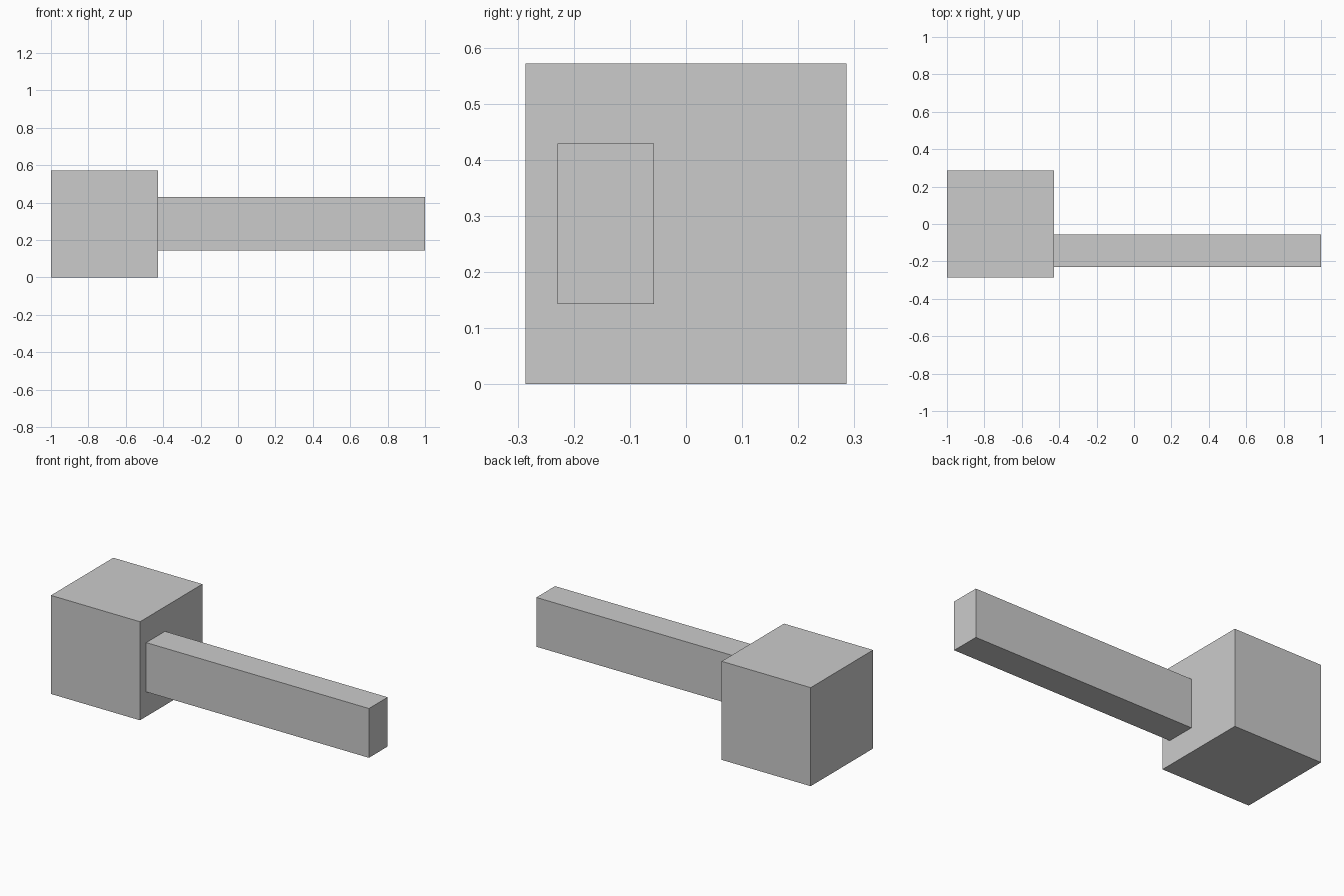
import bpy

if "Cube" in bpy.data.objects:
    bpy.data.objects.remove(bpy.data.objects["Cube"])

U = 2 / 3.5  # edge length of the cube head


def box(name, lo, hi):
    """Axis-aligned box between two corners."""
    centre = [(a + b) / 2 for a, b in zip(lo, hi)]
    bpy.ops.mesh.primitive_cube_add(size=1, location=centre)
    obj = bpy.context.object
    obj.name = name
    obj.scale = [b - a for a, b in zip(lo, hi)]
    bpy.ops.object.transform_apply(location=False, rotation=False, scale=True)
    return obj


# Cube block at the left end
box("block", (-1, -U / 2, 0), (-1 + U, U / 2, U))

# Off-centre bar butting against the block's right face
box("bar", (-1 + U, -0.4 * U, 0.25 * U), (1, -0.1 * U, 0.75 * U))
